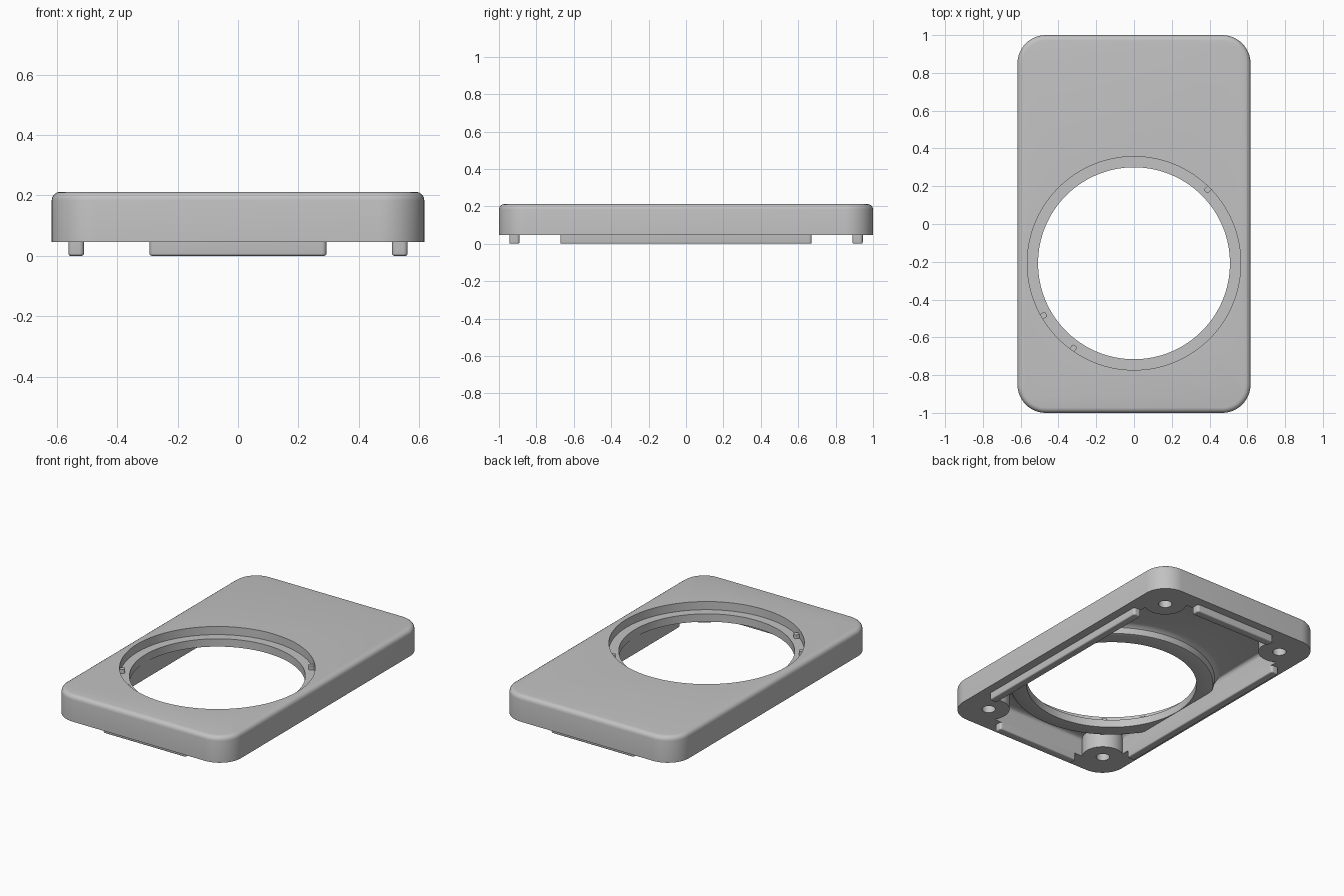
import bpy, bmesh, math
from mathutils import Vector

cube = bpy.data.objects.get("Cube")
if cube:
    bpy.data.objects.remove(cube)

grey = bpy.data.materials.new("plain_grey")
grey.use_nodes = True
COLOUR = (0.54, 0.54, 0.54, 1)
grey.diffuse_color = COLOUR
grey.node_tree.nodes["Principled BSDF"].inputs["Base Color"].default_value = COLOUR

RING_Y = -0.208                 # centre of the round opening
HOLE_R, RECESS_R = 0.508, 0.565
RIM_Z, TOP_Z, LEDGE_Z, CEILING_Z = 0.046, 0.212, 0.16, 0.168
CAV_X, CAV_Y = 0.51, 0.89       # half size of the cavity underneath
CORNERS = [(sx, sy) for sx in (-1, 1) for sy in (-1, 1)]


def make(name, bm):
    bmesh.ops.recalc_face_normals(bm, faces=bm.faces[:])
    mesh = bpy.data.meshes.new(name)
    bm.to_mesh(mesh)
    bm.free()
    mesh.materials.append(grey)
    obj = bpy.data.objects.new(name, mesh)
    bpy.context.collection.objects.link(obj)
    return obj


def block(name, x, y, z, corner=0, top=0, bottom=0):
    """Box from ranges, with rounded upright corners and rounded top or bottom rims."""
    bm = bmesh.new()
    bmesh.ops.create_cube(bm, size=1)
    for v in bm.verts:
        v.co = Vector([r[0] if c < 0 else r[1] for c, r in zip(v.co, (x, y, z))])
    if corner:
        upright = [e for e in bm.edges if abs(e.verts[0].co.z - e.verts[1].co.z) > 1e-4]
        bmesh.ops.bevel(bm, geom=upright, offset=corner, segments=12, affect='EDGES', profile=0.5)
    for level, size in ((z[1], top), (z[0], bottom)):
        if size:
            rim = [e for e in bm.edges if all(abs(v.co.z - level) < 1e-5 for v in e.verts)]
            bmesh.ops.bevel(bm, geom=rim, offset=size, segments=4, affect='EDGES', profile=0.5)
    return make(name, bm)


def lathe(name, profile, centre, steps=96):
    """Solid of revolution; the profile starts and ends on the axis."""
    bm = bmesh.new()
    verts = [bm.verts.new((r, 0, z)) for r, z in profile]
    edges = [bm.edges.new(pair) for pair in zip(verts, verts[1:])]
    bmesh.ops.spin(bm, geom=verts + edges, cent=(0, 0, 0), axis=(0, 0, 1),
                   angle=math.tau, steps=steps, use_duplicate=False)
    bmesh.ops.remove_doubles(bm, verts=bm.verts[:], dist=1e-5)
    bmesh.ops.translate(bm, verts=bm.verts[:], vec=(*centre, 0))
    return make(name, bm)


def cylinder(name, radius, z, centre, steps=96):
    return lathe(name, [(0, z[0]), (radius, z[0]), (radius, z[1]), (0, z[1])], centre, steps)


def cut(target, cutter):
    """Subtract the cutter, bake the result and discard the cutter."""
    cutter.hide_render = True
    mod = target.modifiers.new("cut", 'BOOLEAN')
    mod.operation, mod.solver, mod.object = 'DIFFERENCE', 'EXACT', cutter
    graph = bpy.context.evaluated_depsgraph_get()
    baked = bpy.data.meshes.new_from_object(target.evaluated_get(graph))
    target.modifiers.clear()
    target.data = baked
    bpy.data.objects.remove(cutter)


# Cavity shape: rounded ceiling, corner bosses and the thickened ring left standing
cavity = block("cavity_cutter", (-CAV_X, CAV_X), (-CAV_Y, CAV_Y), (-0.1, CEILING_Z), top=0.025)
for sx, sy in CORNERS:
    cut(cavity, cylinder("boss", 0.125, (-0.2, 0.3), (sx * 0.445, sy * 0.82), 48))
cut(cavity, lathe("ring_plug", [(0, 0.11), (0.59, 0.11), (0.605, 0.115), (0.61, 0.13),
                                (0.615, 0.15), (0.63, 0.162), (0.66, 0.17), (0.66, 0.3), (0, 0.3)],
                  (0, RING_Y)))

# Cover plate with the round opening, stepped recess and screw holes
cover = block("cover_plate", (-0.617, 0.617), (-1, 1), (RIM_Z, TOP_Z), corner=0.15, top=0.028)
cut(cover, cavity)
cut(cover, cylinder("recess", RECESS_R, (LEDGE_Z, 0.4), (0, RING_Y), 128))
cut(cover, cylinder("opening", HOLE_R, (-0.1, 0.4), (0, RING_Y), 128))
for sx, sy in CORNERS:
    cut(cover, cylinder("screw_hole", 0.04, (-0.1, 0.14), (sx * 0.445, sy * 0.82), 32))

# Locating ribs under each side
parts = [cover]
for s, side in ((-1, "right"), (1, "left")):
    xs = sorted((s * CAV_X, s * 0.562))
    parts.append(block(side + "_rib", xs, (-0.672, 0.672), (0, RIM_Z + 0.01), corner=0.015, bottom=0.008))
for s, side in ((-1, "front"), (1, "back")):
    ys = sorted((s * CAV_Y, s * 0.945))
    parts.append(block(side + "_rib", (-0.293, 0.293), ys, (0, RIM_Z + 0.01), corner=0.015, bottom=0.008))

# Small keys standing on the recess ledge
for i, degrees in enumerate((45, 210, 234.5)):
    key = block(f"ledge_key_{i + 1}", (0.536, 0.572), (-0.015, 0.015), (LEDGE_Z - 0.005, LEDGE_Z + 0.025), corner=0.008)
    key.location = (0, RING_Y, 0)
    key.rotation_euler.z = math.radians(degrees)
    parts.append(key)

bpy.ops.object.select_all(action='DESELECT')
for part in parts:
    part.select_set(True)
bpy.context.view_layer.objects.active = cover
bpy.ops.object.shade_smooth_by_angle(angle=math.radians(32))
